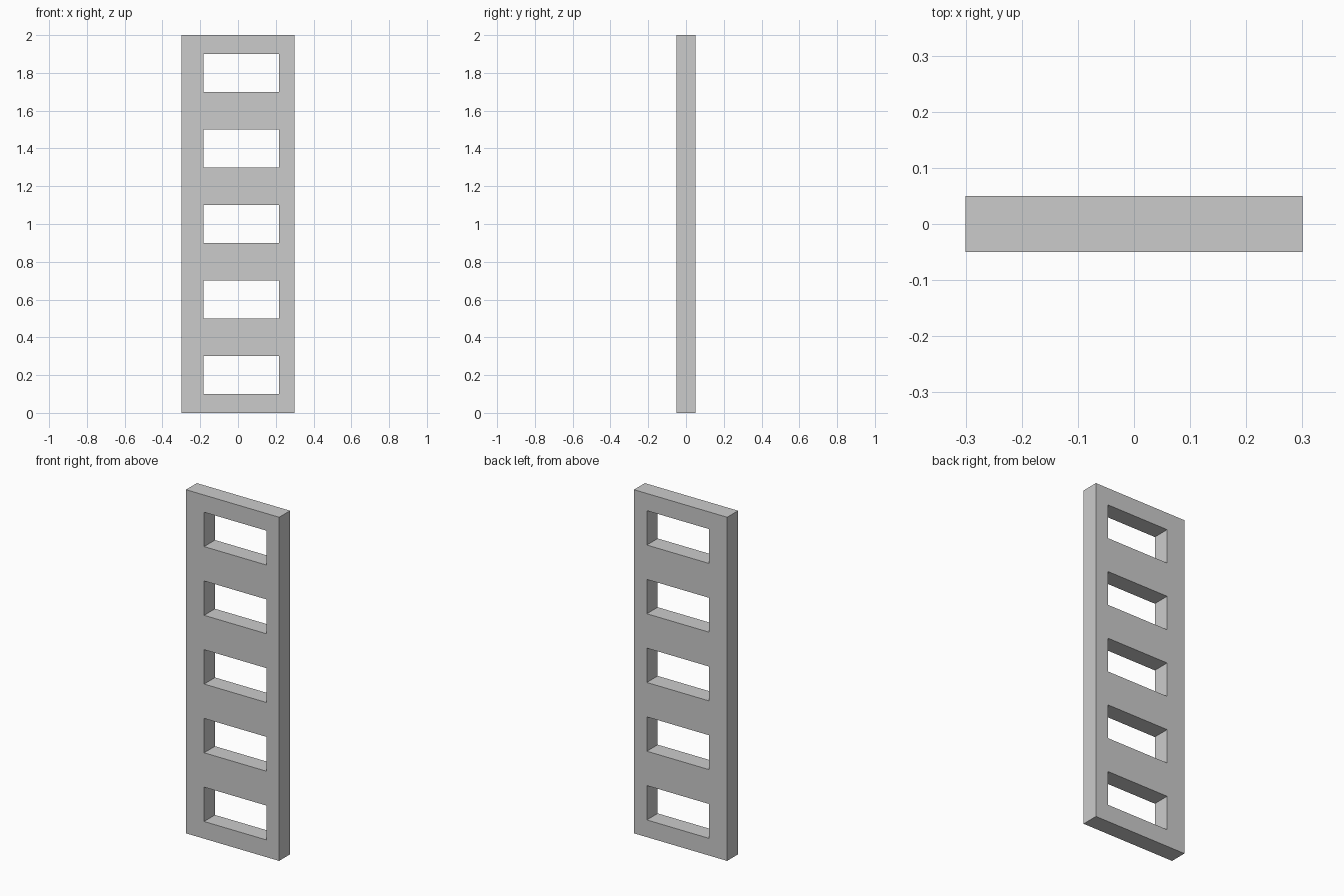
import bpy, bmesh
from mathutils import Vector

if "Cube" in bpy.data.objects:
    bpy.data.objects.remove(bpy.data.objects["Cube"])

HALF_W, HALF_D, HEIGHT = 0.30, 0.05, 2.0
HOLE_LEFT, HOLE_RIGHT = -0.183, 0.217     # openings sit slightly off centre
HOLE_H, PITCH, FIRST, COUNT = 0.20, 0.40, 0.10, 5

# Grid lines of the panel: alternating solid rungs and openings
xs = [-HALF_W, HOLE_LEFT, HOLE_RIGHT, HALF_W]
zs = [0.0]
for i in range(COUNT):
    zs += [FIRST + i * PITCH, FIRST + i * PITCH + HOLE_H]
zs.append(HEIGHT)

# Front face, leaving the middle cell of every second row open
bm = bmesh.new()
grid = [[bm.verts.new((x, -HALF_D, z)) for x in xs] for z in zs]
for r in range(len(zs) - 1):
    for c in range(len(xs) - 1):
        if c == 1 and r % 2 == 1:
            continue
        bm.faces.new((grid[r][c], grid[r][c + 1], grid[r + 1][c + 1], grid[r + 1][c]))

# Extrude to the back, keeping the front as a closed solid
ext = bmesh.ops.extrude_face_region(bm, geom=bm.faces[:], use_keep_orig=True)
moved = [g for g in ext["geom"] if isinstance(g, bmesh.types.BMVert)]
bmesh.ops.translate(bm, verts=moved, vec=Vector((0, 2 * HALF_D, 0)))
bmesh.ops.recalc_face_normals(bm, faces=bm.faces[:])

mesh = bpy.data.meshes.new("ladder_panel")
bm.to_mesh(mesh)
bm.free()
bpy.context.collection.objects.link(bpy.data.objects.new("ladder_panel", mesh))
